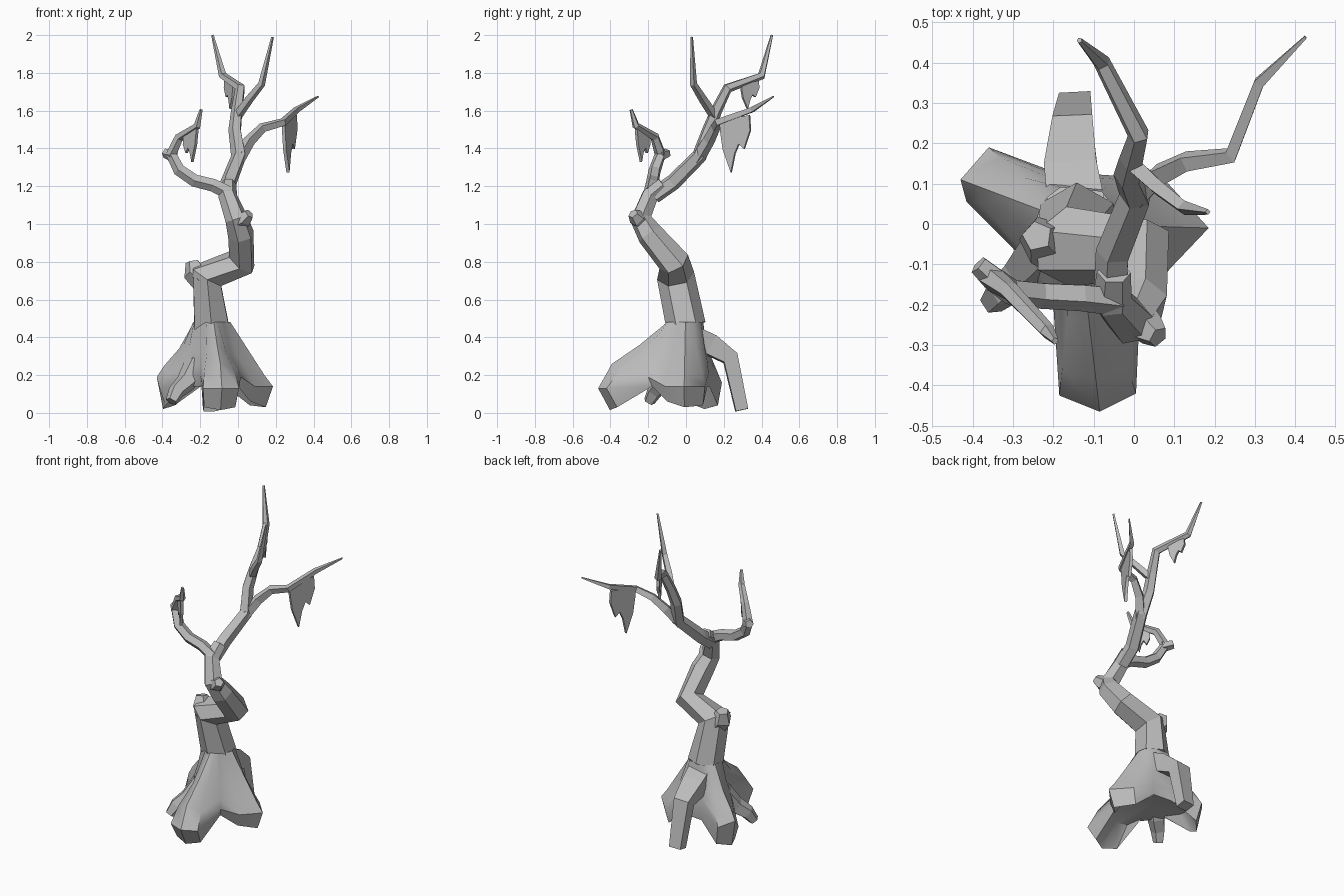
import bpy, bmesh, math
from mathutils import Vector

cube = bpy.data.objects.get("Cube")
if cube:
    bpy.data.objects.remove(cube, do_unlink=True)

GREY = (0.5, 0.5, 0.5, 1)
bark = bpy.data.materials.new("bark_grey")
bark.use_nodes = True
bark.diffuse_color = GREY
bark.node_tree.nodes["Principled BSDF"].inputs["Base Color"].default_value = GREY


def add_object(name, bm, smooth_angle=0):
    bmesh.ops.recalc_face_normals(bm, faces=bm.faces)
    mesh = bpy.data.meshes.new(name)
    bm.to_mesh(mesh)
    bm.free()
    mesh.materials.append(bark)
    obj = bpy.data.objects.new(name, mesh)
    bpy.context.collection.objects.link(obj)
    if smooth_angle:
        bpy.ops.object.select_all(action='DESELECT')
        obj.select_set(True)
        bpy.context.view_layer.objects.active = obj
        bpy.ops.object.shade_smooth_by_angle(angle=math.radians(smooth_angle))
    return obj


def skin(bm, rings):
    """Join a list of equal point rings with quads."""
    rings = [[bm.verts.new(p) for p in ring] for ring in rings]
    n = len(rings[0])
    for a, b in zip(rings, rings[1:]):
        for k in range(n):
            m = (k + 1) % n
            bm.faces.new((a[k], a[m], b[m], b[k]))
    return rings


def limb(name, path, sides=5, flat=1.0):
    """Tube through (x, y, z, radius) points; flat squashes it across its width."""
    pts = [Vector(p[:3]) for p in path]
    dirs = [(b - a).normalized() for a, b in zip(pts, pts[1:])]
    tangents = [dirs[0]] + [(a + b).normalized() for a, b in zip(dirs, dirs[1:])] + [dirs[-1]]
    up = Vector((0, 0, 1)) if abs(tangents[0].z) < 0.95 else Vector((0, 1, 0))
    side = tangents[0].cross(up).normalized()
    rings = []
    for i, (p, t) in enumerate(zip(pts, tangents)):
        if i:
            side = tangents[i - 1].rotation_difference(t) @ side
        other = t.cross(side)
        r = path[i][3]
        angles = [2 * math.pi * (k + 0.5) / sides for k in range(sides)]
        rings.append([p + side * r * math.cos(a) + other * r * flat * math.sin(a) for a in angles])
    bm = bmesh.new()
    rings = skin(bm, rings)
    bm.faces.new(rings[0])
    bm.faces.new(rings[-1])
    add_object(name, bm)


def root_skirt(name, columns, neck_radius=.1, neck_z=.48):
    """Flaring base; each column is (x, y, mid z, shoulder z, rim z, foot z)."""
    centre = Vector((-.14, 0, 0))
    rings = [[] for _ in range(6)]
    for x, y, *heights in columns:
        tip = Vector((x, y, 0))
        neck = centre + (tip - centre).normalized() * neck_radius
        levels = zip((0, .4, .8, 1, .83, .5), [neck_z] + heights + [.14])
        for ring, (share, z) in zip(rings, levels):
            ring.append(neck.lerp(tip, share) + Vector((0, 0, z)))
    bm = bmesh.new()
    rings = skin(bm, rings)
    hollow = bm.verts.new(centre + Vector((0, 0, .16)))
    last = rings[-1]
    for a, b in zip(last, last[1:] + last[:1]):
        bm.faces.new((a, b, hollow))
    add_object(name, bm, 42)


def moss(name, start, end, outline):
    """Thin ragged sheet hanging under a branch; outline is (share along branch, drop)."""
    a, b = Vector(start), Vector(end)
    bm = bmesh.new()
    bm.faces.new([bm.verts.new(a.lerp(b, t) - Vector((0, 0, d))) for t, d in outline])
    obj = add_object(name, bm)
    mod = obj.modifiers.new("thickness", 'SOLIDIFY')
    mod.thickness = 0.018
    mod.offset = 0


# Flared base with webbed roots, in order round the trunk from the front
root_skirt("root_base", [
    (-.185, -.425, .32, .22, .13, .03), (-.085, -.465, .36, .26, .13, .015), (.005, -.42, .32, .22, .13, .03),
    (.015, -.2, .32, .24, .19, .14), (.09, -.11, .29, .2, .14, .06),
    (.185, -.01, .34, .2, .14, .03), (.085, .1, .3, .19, .14, .04),
    (-.05, .12, .36, .28, .21, .14), (-.2, .13, .36, .28, .21, .14),
    (-.36, .19, .32, .22, .16, .04), (-.43, .11, .34, .25, .19, .02), (-.415, .055, .31, .2, .13, .04),
    (-.3, -.06, .34, .25, .19, .14), (-.2, -.2, .32, .25, .2, .14)])

# Free-standing roots
limb("back_root", [(-.14, .03, .4, .1), (-.155, .13, .36, .092), (-.15, .235, .29, .07),
                   (-.145, .295, .015, .055)], 4, .85)
limb("small_root", [(-.22, -.06, .25, .07), (-.275, -.12, .16, .055),
                    (-.325, -.165, .115, .045), (-.352, -.195, .06, .032)])

# Twisting trunk with two broken stubs
limb("trunk", [(-.14, 0, .46, .105), (-.165, -.055, .725, .1),
               (.02, -.065, .8, .085), (.015, -.19, .945, .071), (-.01, -.24, 1.03, .06),
               (-.055, -.19, 1.15, .05), (-.05, -.12, 1.21, .042)], 6)
limb("lower_stub", [(-.18, -.06, .7, .07), (-.23, -.04, .745, .062), (-.24, -.03, .8, .038)])
limb("upper_stub", [(-.01, -.22, 1.01, .055), (.035, -.26, 1.03, .045), (.06, -.28, 1.055, .028)])

# Branches
limb("main_branch", [(-.055, -.17, 1.15, .045), (-.05, -.07, 1.22, .045), (.005, .07, 1.36, .042),
                     (-.015, .12, 1.5, .036), (-.005, .16, 1.6, .032), (.012, .22, 1.72, .028),
                     (-.08, .4, 1.785, .022), (-.135, .455, 2, .007)])
limb("upright_branch", [(-.005, .15, 1.57, .026), (.06, .09, 1.66, .023),
                        (.125, .04, 1.74, .019), (.183, .03, 1.99, .007)], 4)
limb("back_branch", [(0, .06, 1.34, .036), (.06, .12, 1.44, .032), (.13, .155, 1.51, .027),
                     (.24, .17, 1.54, .023), (.31, .35, 1.605, .018), (.425, .463, 1.675, .005)], 4)
limb("curled_branch", [(-.04, -.19, 1.16, .038), (-.13, -.18, 1.205, .036), (-.23, -.175, 1.23, .035),
                       (-.31, -.165, 1.285, .034), (-.352, -.135, 1.37, .032), (-.31, -.165, 1.46, .025),
                       (-.215, -.265, 1.52, .02), (-.195, -.29, 1.605, .009)])
limb("curl_knob", [(-.34, -.14, 1.36, .034), (-.385, -.1, 1.375, .026)])

# Hanging moss
RAGGED = [(0, 0), (.02, .06), (.1, .16), (.35, .295), (.47, .2), (.6, .155), (.76, .19), (.95, .1), (.92, .02)]
moss("back_moss", (.24, .18, 1.55), (.31, .35, 1.6), RAGGED)
moss("top_moss", (-.02, .29, 1.74), (-.07, .39, 1.77), [(t, d * .48) for t, d in RAGGED])
moss("curled_moss", (-.29, -.19, 1.48), (-.215, -.265, 1.52), [(1 - t, d * .6) for t, d in RAGGED])
